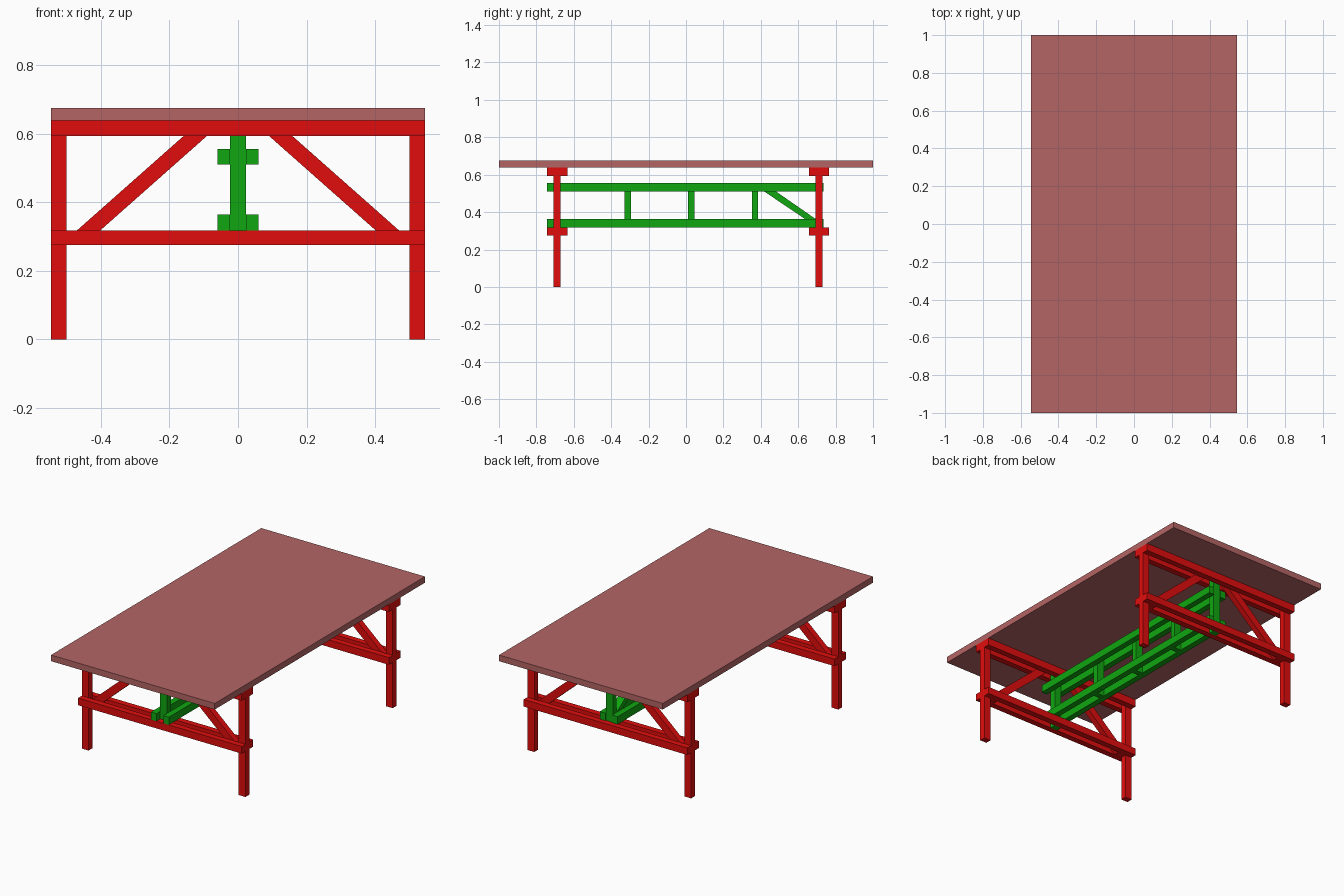
import bpy, bmesh

if "Cube" in bpy.data.objects:
    bpy.data.objects.remove(bpy.data.objects["Cube"])


def material(name, rgb):
    m = bpy.data.materials.new(name)
    m.diffuse_color = (*rgb, 1)
    m.use_nodes = True
    m.node_tree.nodes["Principled BSDF"].inputs["Base Color"].default_value = m.diffuse_color
    return m


RED = material("red_paint", (0.75, 0.004, 0.004))
GREEN = material("green_paint", (0.005, 0.38, 0.005))
TOP = material("table_top_paint", (0.46, 0.13, 0.13))


def prism(name, mat, points, lo, hi, axis):
    """Extrude a 2D outline (u, z) from lo to hi along the x or y axis."""
    bm = bmesh.new()
    place = (lambda u, z, d: (d, u, z)) if axis == 'X' else (lambda u, z, d: (u, d, z))
    a = [bm.verts.new(place(u, z, lo)) for u, z in points]
    b = [bm.verts.new(place(u, z, hi)) for u, z in points]
    bm.faces.new(a)
    bm.faces.new(b[::-1])
    n = len(points)
    for i in range(n):
        j = (i + 1) % n
        bm.faces.new((a[j], a[i], b[i], b[j]))
    bmesh.ops.recalc_face_normals(bm, faces=bm.faces)
    mesh = bpy.data.meshes.new(name)
    bm.to_mesh(mesh)
    bm.free()
    mesh.materials.append(mat)
    obj = bpy.data.objects.new(name, mesh)
    bpy.context.collection.objects.link(obj)
    return obj


def box(name, mat, x0, x1, y0, y1, z0, z1):
    return prism(name, mat, [(x0, z0), (x1, z0), (x1, z1), (x0, z1)], y0, y1, 'Y')


W = 0.545            # half width of the table
T = 0.0363           # board thickness
H = T / 2
P = 0.023            # half width of posts
LOW, HIGH = (0.275, 0.318), (0.593, 0.638)   # heights of the cross rails

# Table top
box("table_top", TOP, -W, W, -1, 1, 0.638, 0.675)

# Trestle frames: legs and braces sandwiched between paired rails
for end, yc in (("front", -0.689), ("back", 0.711)):
    for side, s in (("left", -1), ("right", 1)):
        x0, x1 = sorted((s * (W - 0.045), s * W))
        box(f"{end}_{side}_leg", RED, x0, x1, yc - H, yc + H, 0, HIGH[1])
        brace = [(0.45, 0.275), (0.5, 0.275), (0.5, 0.291),
                 (0.108, 0.638), (0.04, 0.638)]
        prism(f"{end}_{side}_brace", RED, [(s * x, z) for x, z in brace],
              yc - H, yc + H, 'Y')
    for level, (z0, z1) in (("lower", LOW), ("upper", HIGH)):
        for face, d in (("front", -T), ("back", T)):
            box(f"{end}_{level}_rail_{face}", RED, -W, W,
                yc + d - H, yc + d + H, z0, z1)
    box(f"{end}_centre_post", GREEN, -P, P, yc - H, yc + H, LOW[0], HIGH[1])

# Paired stretcher boards running lengthwise
for level, z0, z1 in (("lower", 0.318, 0.364), ("upper", 0.51, 0.555)):
    for side, x0, x1 in (("left", -P - T, -P), ("right", P, P + T)):
        box(f"{level}_stretcher_{side}", GREEN, x0, x1, -0.743, 0.735, z0, z1)

# Short posts between the stretchers
for i, yc in enumerate((-0.311, 0.029, 0.369)):
    box(f"stretcher_post_{i + 1}", GREEN, -P, P, yc - 0.017, yc + 0.017, 0.318, 0.555)

# Single diagonal brace at the back end of the stretcher
prism("stretcher_diagonal", GREEN,
      [(0.386, 0.532), (0.386, 0.555), (0.417, 0.555),
       (0.692, 0.364), (0.692, 0.326)], -P, P, 'X')
